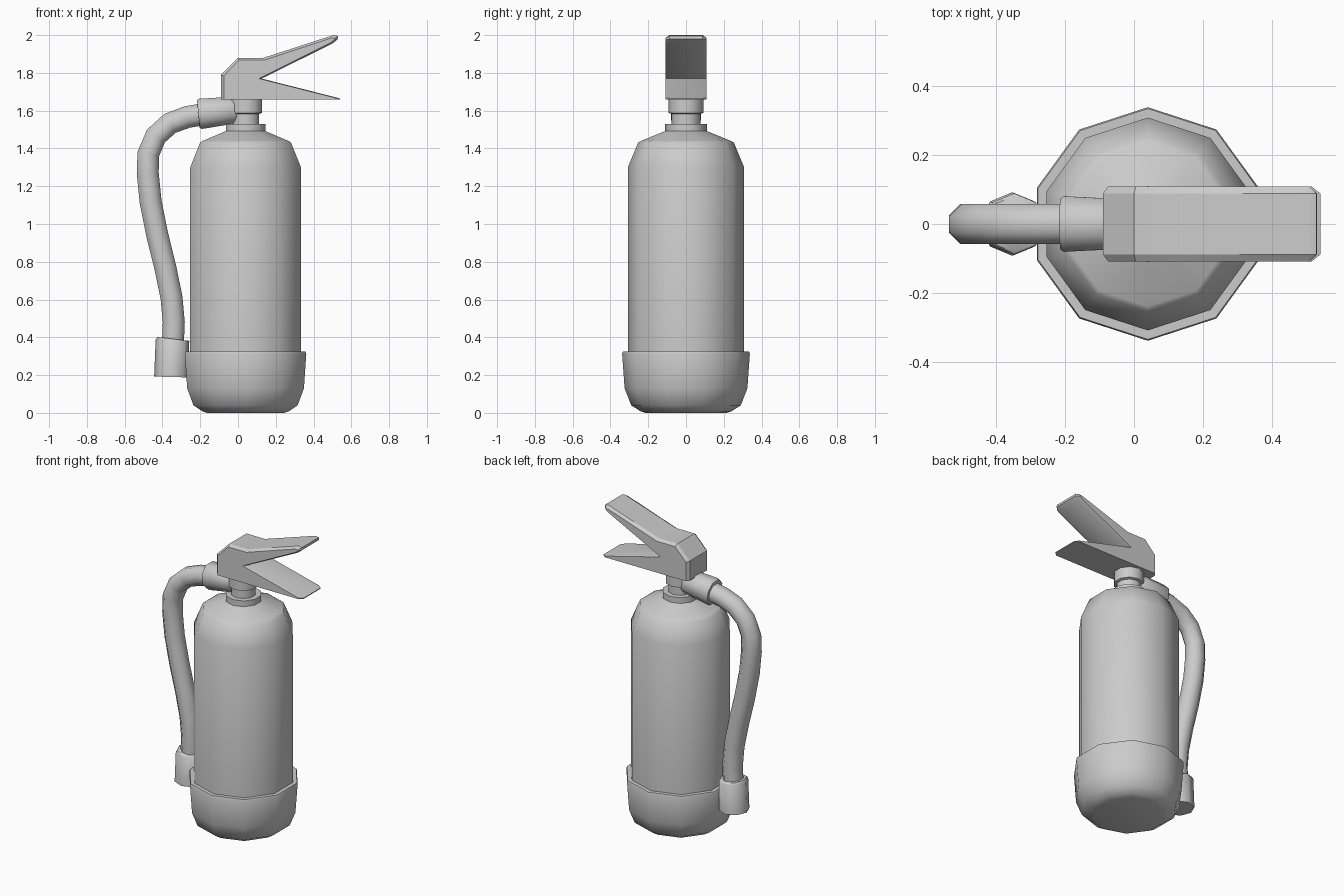
import bpy, bmesh
from math import radians, cos, sin, pi
from mathutils import Vector

if "Cube" in bpy.data.objects:
    bpy.data.objects.remove(bpy.data.objects["Cube"])


def loft(name, rings, angle=50):
    """Skin a list of equal-sized point rings, closing both ends."""
    bm = bmesh.new()
    vs = [[bm.verts.new(p) for p in ring] for ring in rings]
    n = len(vs[0])
    for a, b in zip(vs, vs[1:]):
        for i in range(n):
            j = (i + 1) % n
            bm.faces.new((a[i], a[j], b[j], b[i]))
    bm.faces.new(vs[0][::-1])
    bm.faces.new(vs[-1])
    bmesh.ops.recalc_face_normals(bm, faces=bm.faces)
    mesh = bpy.data.meshes.new(name)
    bm.to_mesh(mesh)
    bm.free()
    mesh.shade_smooth()
    mesh.set_sharp_from_angle(angle=radians(angle))
    ob = bpy.data.objects.new(name, mesh)
    bpy.context.collection.objects.link(ob)
    return ob


def turned(name, profile, sides=10, cx=0.04, angle=42):
    """Upright turned part from (radius, z) pairs."""
    return loft(name, [[(cx + r * cos(pi / 2 + 2 * pi * i / sides),
                         r * sin(pi / 2 + 2 * pi * i / sides), z)
                        for i in range(sides)] for r, z in profile], angle)


def tube(name, path, radii, sides=8, turn=0.0, angle=50):
    """Tube along a path of (x, z) points lying in the y = 0 plane."""
    pts = [Vector((x, 0, z)) for x, z in path]
    rings = []
    for k, p in enumerate(pts):
        t = (pts[min(k + 1, len(pts) - 1)] - pts[max(k - 1, 0)]).normalized()
        side = Vector((0, 1, 0))
        up = side.cross(t)
        rings.append([p + radii[k] * (cos(a) * side + sin(a) * up)
                      for a in (turn + 2 * pi * i / sides for i in range(sides))])
    return loft(name, rings, angle)


# Rounded base boot with a lip around the tank
turned("base_boot", [(0.215, 0), (0.24, 0.008), (0.29, 0.04), (0.325, 0.13),
                     (0.338, 0.312), (0.334, 0.324), (0.305, 0.324)])

# Tank with sloped shoulders and neck ring
turned("tank", [(0.308, 0.31), (0.308, 1.30), (0.253, 1.432), (0.238, 1.44),
                (0.11, 1.492), (0.11, 1.53), (0.07, 1.53)])

# Valve neck and collar under the handle
turned("valve_neck", [(0.076, 1.52), (0.076, 1.583), (0.092, 1.588),
                      (0.092, 1.67)])

# Handle block with two levers: full outline, and a smaller one for the sides
full = [(-0.09, 1.66), (-0.09, 1.79), (0, 1.88), (0.135, 1.88), (0.505, 2.0),
        (0.528, 1.996), (0.53, 1.98), (0.50, 1.955), (0.125, 1.77),
        (0.54, 1.665), (0.54, 1.66)]
small = [(-0.075, 1.66), (-0.075, 1.785), (0.005, 1.867), (0.137, 1.867),
         (0.495, 1.985), (0.51, 1.982), (0.51, 1.975), (0.49, 1.96),
         (0.11, 1.77), (0.515, 1.668), (0.515, 1.66)]
loft("handle", [[(x, y, z) for x, z in outline] for y, outline in
                ((-0.108, small), (-0.088, full), (0.088, full), (0.108, small))],
     30)

# Hose socket on the valve
tube("hose_socket", [(-0.21, 1.582), (-0.20, 1.583), (-0.02, 1.603),
                     (-0.01, 1.604)], [0.08, 0.087, 0.077, 0.07], 8, pi / 8)

# Curved hose
path = [(-0.19, 1.58), (-0.27, 1.566), (-0.36, 1.533), (-0.435, 1.465),
        (-0.475, 1.37), (-0.478, 1.27), (-0.463, 1.12), (-0.427, 0.94),
        (-0.385, 0.77), (-0.352, 0.61), (-0.34, 0.48), (-0.345, 0.36)]
tube("hose", path, [0.063] * len(path), 8, pi / 8)

# Nozzle at the hose end
tube("nozzle", [(-0.346, 0.392), (-0.347, 0.384), (-0.352, 0.19)],
     [0.082, 0.089, 0.092])
